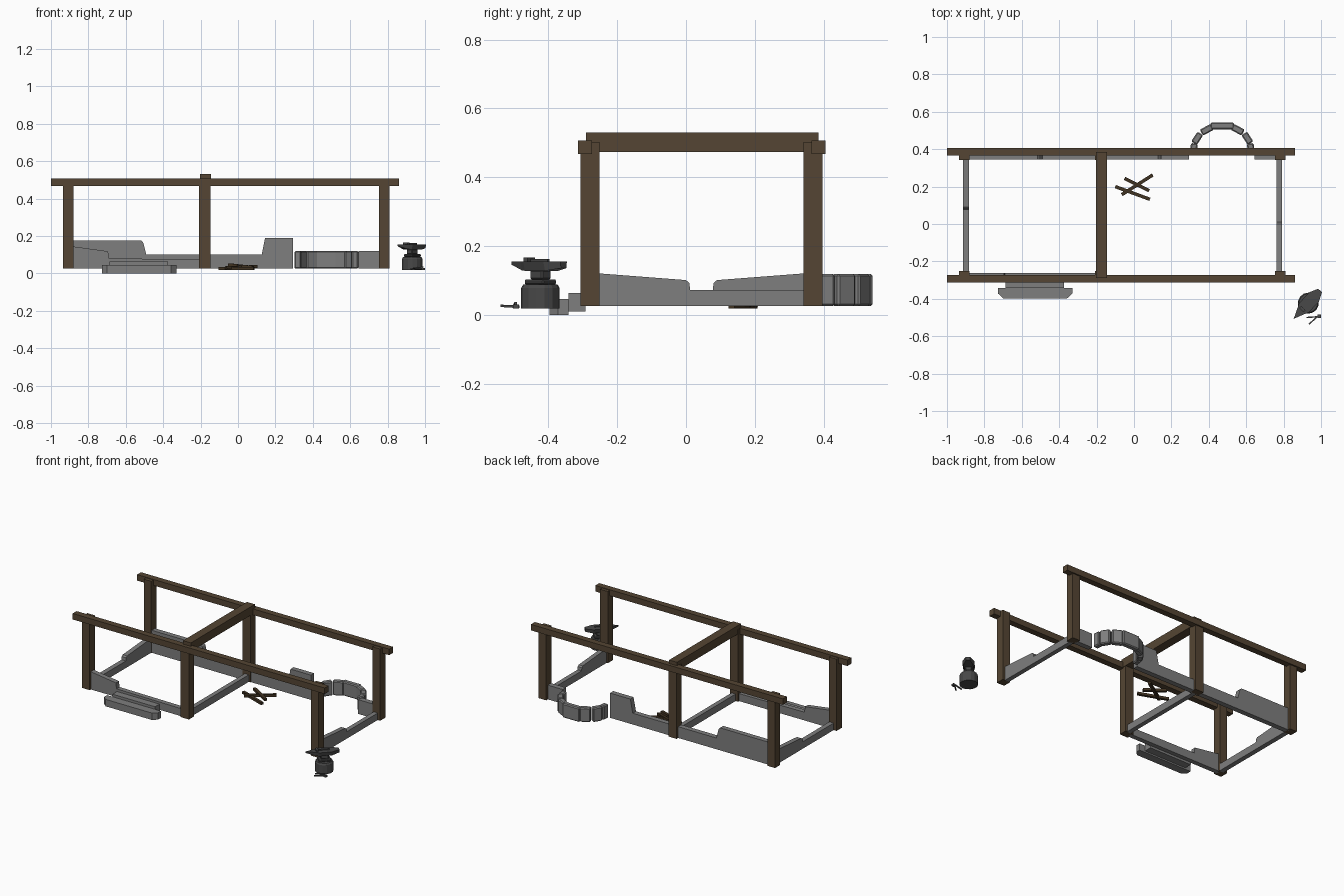
import bpy, bmesh
from math import cos, sin, pi, atan2, radians
from mathutils import Vector, Matrix

cube = bpy.data.objects.get("Cube")
if cube:
    bpy.data.objects.remove(cube, do_unlink=True)


def material(name, rgb):
    m = bpy.data.materials.new(name)
    m.use_nodes = True
    m.diffuse_color = (*rgb, 1)
    m.node_tree.nodes["Principled BSDF"].inputs["Base Color"].default_value = (*rgb, 1)
    return m


WOOD = material("brown wood", (0.09, 0.06, 0.033))
STONE = material("grey stone", (0.21, 0.21, 0.21))
IRON = material("dark iron", (0.065, 0.065, 0.065))
LOG = material("dark log", (0.052, 0.033, 0.016))


def finish(name, bm, mat, bevel=0):
    bmesh.ops.recalc_face_normals(bm, faces=bm.faces)
    me = bpy.data.meshes.new(name)
    bm.to_mesh(me)
    bm.free()
    me.materials.append(mat)
    ob = bpy.data.objects.new(name, me)
    bpy.context.collection.objects.link(ob)
    if bevel:
        mod = ob.modifiers.new("worn edges", "BEVEL")
        mod.width = bevel
        mod.segments = 1
    return ob


def box(name, x, y, z, mat, bevel=0):
    """Box from (low, high) ranges on each axis."""
    bm = bmesh.new()
    bmesh.ops.create_cube(bm, size=1)
    for v in bm.verts:
        v.co = [r[0] if c < 0 else r[1] for c, r in zip(v.co, (x, y, z))]
    return finish(name, bm, mat, bevel)


def prism(name, points, low, high, axis, mat, bevel=0):
    """Extrude a 2D outline along an axis: x uses (y, z), y uses (x, z), z uses (x, y)."""
    bm = bmesh.new()

    def place(p, d):
        return {"x": (d, p[0], p[1]), "y": (p[0], d, p[1]), "z": (p[0], p[1], d)}[axis]
    a, b = ([bm.verts.new(place(p, d)) for p in points] for d in (low, high))
    bm.faces.new(a)
    bm.faces.new(b)
    for i in range(len(a)):
        j = (i + 1) % len(a)
        bm.faces.new((a[i], a[j], b[j], b[i]))
    return finish(name, bm, mat, bevel)


def bar(name, start, end, width, height, mat):
    """Rectangular bar between two points."""
    s, e = Vector(start), Vector(end)
    d = e - s
    ob = box(name, (0, d.length), (-width / 2, width / 2), (-height / 2, height / 2), mat)
    ob.rotation_euler = (0, -atan2(d.z, d.xy.length), atan2(d.y, d.x))
    ob.location = s
    return ob


def cylinder(name, centre, r_low, r_high, z, sides, mat):
    bm = bmesh.new()
    bmesh.ops.create_cone(bm, cap_ends=True, segments=sides, radius1=r_low, radius2=r_high,
                          depth=z[1] - z[0],
                          matrix=Matrix.Translation((*centre, (z[0] + z[1]) / 2)))
    return finish(name, bm, mat)


# Timber frame: six posts, two rails and one tie beam
GROUND = 0.025
for side, y, rail in (("front", (-0.307, -0.252), (-0.314, -0.273)),
                      ("back", (0.342, 0.397), (0.365, 0.406))):
    for place, x in (("right", (-0.935, -0.88)), ("middle", (-0.208, -0.147)),
                     ("left", (0.754, 0.81))):
        box(f"{side}_{place}_post", x, y, (GROUND, 0.503), WOOD)
    box(f"{side}_rail", (-1, 0.86), rail, (0.467, 0.507), WOOD)
box("tie_beam", (-0.203, -0.145), (-0.29, 0.385), (0.473, 0.53), WOOD)

# Broken stone walls
prism("back_wall", [(-0.89, GROUND), (0.295, GROUND), (0.295, 0.19), (0.145, 0.19),
                    (0.127, 0.1), (-0.49, 0.1), (-0.507, 0.165), (-0.517, 0.175), (-0.89, 0.175)],
      0.346, 0.38, "y", STONE)
prism("front_wall", [(-0.89, GROUND), (-0.2, GROUND), (-0.2, 0.075), (-0.69, 0.08),
                     (-0.695, 0.118), (-0.89, 0.145)], -0.295, -0.263, "y", STONE)
prism("left_wall", [(-0.26, GROUND), (0.35, GROUND), (0.35, 0.072), (0.012, 0.072),
                    (0.01, 0.092), (0, 0.101), (-0.26, 0.121)], 0.762, 0.792, "x", STONE)
prism("right_wall", [(-0.26, GROUND), (0.35, GROUND), (0.35, 0.121), (0.09, 0.101),
                     (0.08, 0.092), (0.078, 0.072), (-0.26, 0.072)], -0.914, -0.882, "x", STONE)
box("middle_sill", (-0.19, -0.16), (-0.26, 0.35), (GROUND, 0.072), STONE)
box("hearth_side_wall", (0.645, 0.76), (0.346, 0.38), (GROUND, 0.12), STONE)

# Curved hearth of separate blocks
for i, (deg, length) in enumerate(((4, 0.045), (28, 0.062), (57, 0.066), (90, 0.125),
                                   (123, 0.066), (152, 0.062), (176, 0.045))):
    a = radians(deg)
    block = box(f"hearth_block_{i + 1}", (-length / 2, length / 2), (-0.018, 0.018),
                (GROUND, 0.119), STONE, 0.006)
    block.location = (0.472 + 0.152 * cos(a), 0.4 + 0.124 * sin(a), 0)
    block.rotation_euler.z = atan2(sin(a) / 0.124, cos(a) / 0.152) - pi / 2

# Front steps
prism("lower_step", [(-0.727, -0.342), (-0.727, -0.372), (-0.7, -0.397), (-0.357, -0.397),
                     (-0.33, -0.372), (-0.33, -0.342)], 0, 0.046, "z", STONE)
box("upper_step", (-0.687, -0.373), (-0.342, -0.292), (0.01, 0.063), STONE)

# Firewood
for i, (s, e) in enumerate((((-0.1, 0.2, 0.026), (0.085, 0.132, 0.026)),
                            ((-0.065, 0.157, 0.03), (0.1, 0.262, 0.037)),
                            ((-0.05, 0.244, 0.046), (0.08, 0.178, 0.032)))):
    bar(f"firewood_{i + 1}", s, e, 0.018, 0.016, LOG)

# Stump and anvil
C = (0.932, -0.423)
cylinder("stump", C, 0.056, 0.056, (0.018, 0.078), 14, IRON)
cylinder("stump_rim", C, 0.056, 0.05, (0.078, 0.088), 14, IRON)
for name, half, z in (("anvil_base", (0.038, 0.03), (0.088, 0.103)),
                      ("anvil_waist", (0.025, 0.02), (0.103, 0.13))):
    part = box(name, (-half[0], half[0]), (-half[1], half[1]), z, IRON, 0.004)
    part.location = (*C, 0)
    part.rotation_euler.z = radians(47)
outline = [(-0.115, 0), (-0.055, -0.026), (-0.035, -0.036), (0.045, -0.036), (0.092, -0.014),
           (0.092, 0.014), (0.045, 0.036), (-0.035, 0.036), (-0.055, 0.026)]
top = prism("anvil_top", outline, 0.128, 0.155, "z", IRON)
for v in top.data.vertices:
    if v.co.z < 0.14:
        # Underside narrows and rises toward the horn and heel
        v.co.z += 0.16 * max(0, abs(v.co.x) - 0.045)
        v.co.y *= 0.8
        if v.co.x < -0.1:
            v.co.z = 0.146
top.location = (*C, 0)
top.rotation_euler.z = radians(47)

# Hammer resting on the anvil
bar("hammer_handle", (0.9, -0.455, 0.159), (0.955, -0.4, 0.159), 0.008, 0.007, IRON)
bar("hammer_head", (0.888, -0.444, 0.16), (0.912, -0.466, 0.16), 0.015, 0.012, IRON)

# Tongs on the ground
bar("tongs_arm_1", (0.922, -0.5, 0.024), (0.992, -0.495, 0.034), 0.007, 0.007, IRON)
bar("tongs_arm_2", (0.935, -0.536, 0.026), (0.99, -0.487, 0.024), 0.007, 0.007, IRON)
box("tongs_jaw", (0.982, 1.0), (-0.502, -0.485), (0.018, 0.03), IRON)
